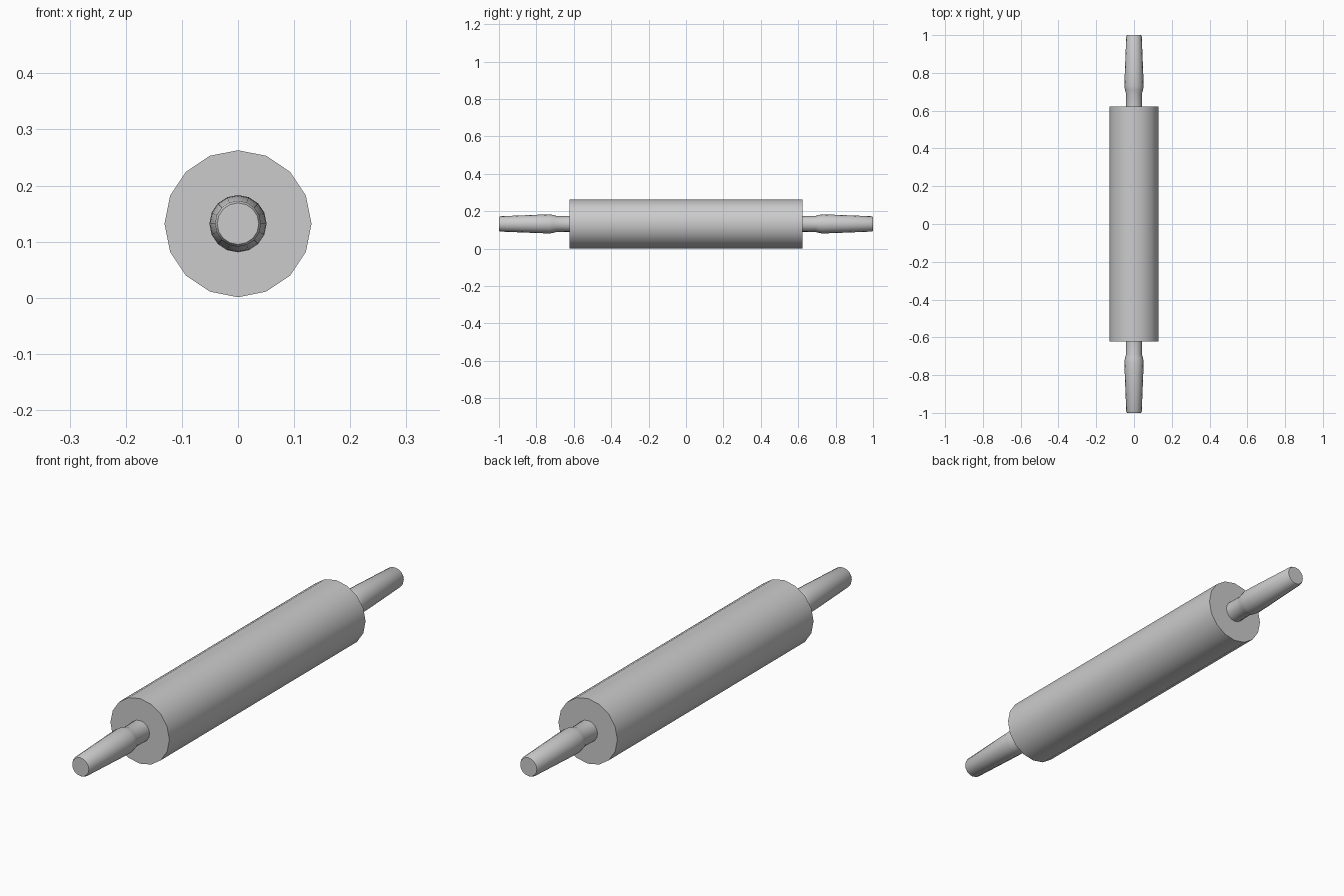
import bpy, bmesh, math

if "Cube" in bpy.data.objects:
    bpy.data.objects.remove(bpy.data.objects["Cube"])

SIDES = 16
AXIS_Z = 0.132


def lathe(name, profile):
    """Revolve (y, radius) points round the y axis and cap both ends."""
    bm = bmesh.new()
    rings = []
    for y, r in profile:
        ring = []
        for i in range(SIDES):
            a = 2 * math.pi * i / SIDES
            ring.append(bm.verts.new((r * math.cos(a), y, r * math.sin(a))))
        rings.append(ring)
    for a, b in zip(rings, rings[1:]):
        for i in range(SIDES):
            j = (i + 1) % SIDES
            bm.faces.new((a[i], a[j], b[j], b[i]))
    bm.faces.new(rings[0])
    bm.faces.new(rings[-1])
    bmesh.ops.recalc_face_normals(bm, faces=bm.faces)
    mesh = bpy.data.meshes.new(name)
    bm.to_mesh(mesh)
    bm.free()
    obj = bpy.data.objects.new(name, mesh)
    bpy.context.collection.objects.link(obj)
    obj.location.z = AXIS_Z
    bpy.ops.object.select_all(action='DESELECT')
    obj.select_set(True)
    bpy.context.view_layer.objects.active = obj
    bpy.ops.object.shade_smooth_by_angle(angle=math.radians(35))
    return obj


# main rolling cylinder
lathe("roller", [(-0.623, 0.131), (0.623, 0.131)])

# handle profile: neck, collar swelling, long taper, softened tip
handle = [(0.615, 0.043), (0.69, 0.042), (0.71, 0.048), (0.73, 0.051),
          (0.78, 0.0495), (0.993, 0.041), (1.0, 0.037)]
for name, side in (("front_handle", -1), ("back_handle", 1)):
    lathe(name, [(side * y, r) for y, r in handle])
